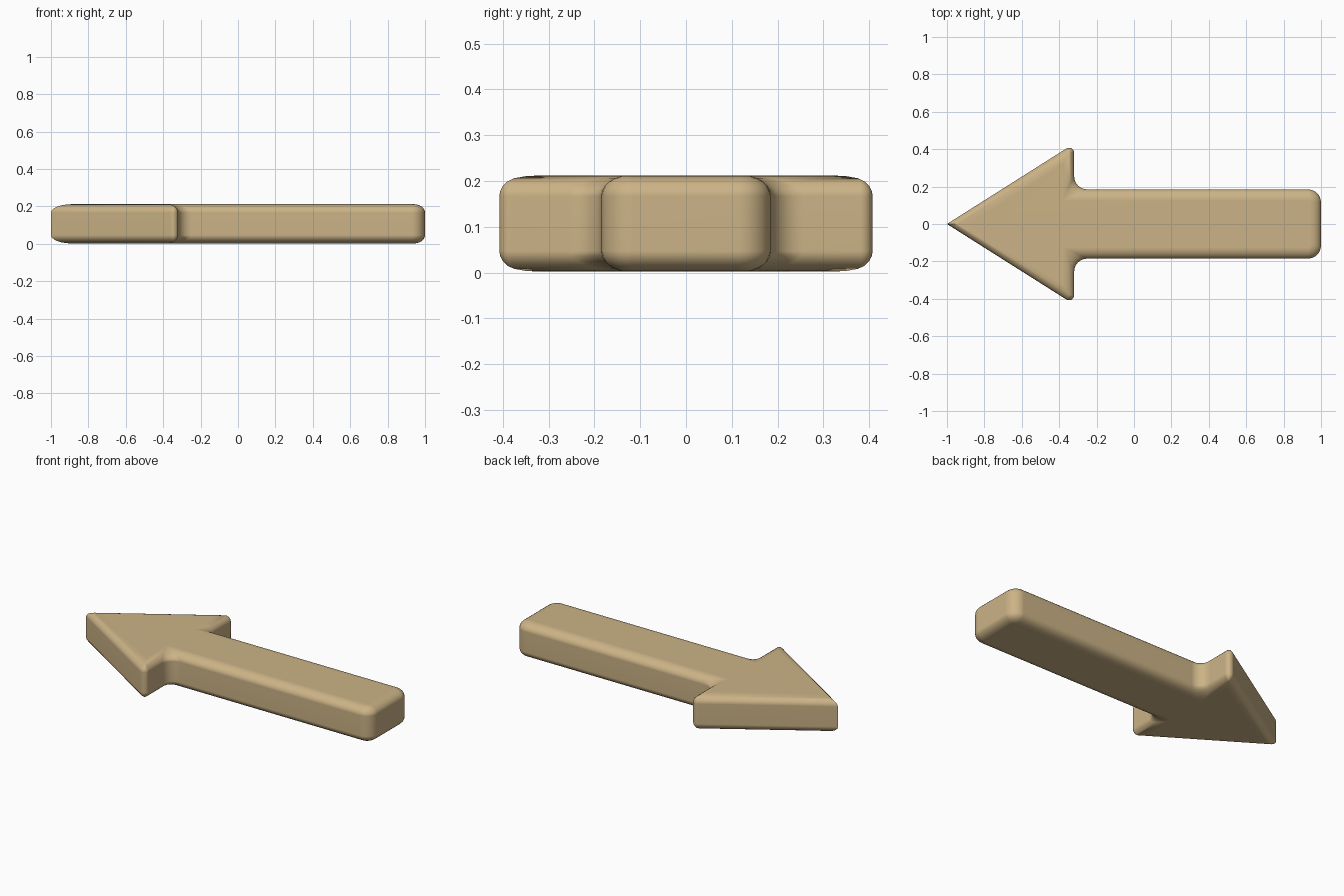
import bpy, bmesh, math
from mathutils import Vector

if "Cube" in bpy.data.objects:
    bpy.data.objects.remove(bpy.data.objects["Cube"])

Z0, Z1 = 0.002, 0.212      # bottom and top
BX, BZ = 0.06, 0.045       # edge rounding, inward and vertical
SEG, STEPS = 6, 6

# Sharp outline, counter-clockwise: x, y, corner radius
half = [(1.0, 0.185, 0.07), (-0.32, 0.185, 0.07), (-0.32, 0.43, 0.027)]
outline = half + [(-1.0, 0.0, 0.0)] + [(x, -y, r) for x, y, r in reversed(half)]


def ring(d):
    """Outline moved inward by d, with rounded corners."""
    pts = []
    n = len(outline)
    for i, (x, y, r) in enumerate(outline):
        p = Vector((x, y))
        a = (p - Vector(outline[i - 1][:2])).normalized()
        b = (Vector(outline[(i + 1) % n][:2]) - p).normalized()
        na, nb = Vector((-a.y, a.x)), Vector((-b.y, b.x))
        miter = (na + nb) / (1 + na.dot(nb))
        turn = a.x * b.y - a.y * b.x
        if r == 0:
            pts.append(p + miter * d)
            continue
        convex = turn > 0
        rad = max(r - d, 0.0) if convex else r * (1 - d / BX)
        s = 1 if convex else -1
        centre = p + miter * (d + s * rad)
        start = math.atan2(-s * na.y, -s * na.x)
        sweep = math.atan2(turn, a.dot(b))
        for k in range(SEG + 1):
            t = start + sweep * k / SEG
            pts.append(centre + rad * Vector((math.cos(t), math.sin(t))))
    return pts


# Rounded levels from bottom to top: inset, height
low = []
for k in range(STEPS + 1):
    t = k / STEPS * math.pi / 2
    low.append((BX * (1 - math.sin(t)), Z0 + BZ * (1 - math.cos(t))))
levels = low + [(d, Z0 + Z1 - z) for d, z in reversed(low)]

bm = bmesh.new()
rings = [[bm.verts.new((p.x, p.y, z)) for p in ring(d)] for d, z in levels]
for lo, hi in zip(rings, rings[1:]):
    n = len(lo)
    for i in range(n):
        j = (i + 1) % n
        bm.faces.new((lo[i], lo[j], hi[j], hi[i]))
bm.faces.new(list(reversed(rings[0])))
bm.faces.new(rings[-1])
bmesh.ops.remove_doubles(bm, verts=bm.verts, dist=1e-5)
bmesh.ops.recalc_face_normals(bm, faces=bm.faces)
mesh = bpy.data.meshes.new("arrow")
bm.to_mesh(mesh)
bm.free()

# Arrow body
arrow = bpy.data.objects.new("arrow", mesh)
bpy.context.collection.objects.link(arrow)
mat = bpy.data.materials.new("tan")
mat.diffuse_color = (0.60, 0.45, 0.24, 1)
mat.use_nodes = True
mat.node_tree.nodes["Principled BSDF"].inputs["Base Color"].default_value = mat.diffuse_color
mesh.materials.append(mat)

bpy.context.view_layer.objects.active = arrow
arrow.select_set(True)
bpy.ops.object.shade_smooth_by_angle(angle=math.radians(40))
wn = arrow.modifiers.new("weighted_normals", 'WEIGHTED_NORMAL')
wn.keep_sharp = True
